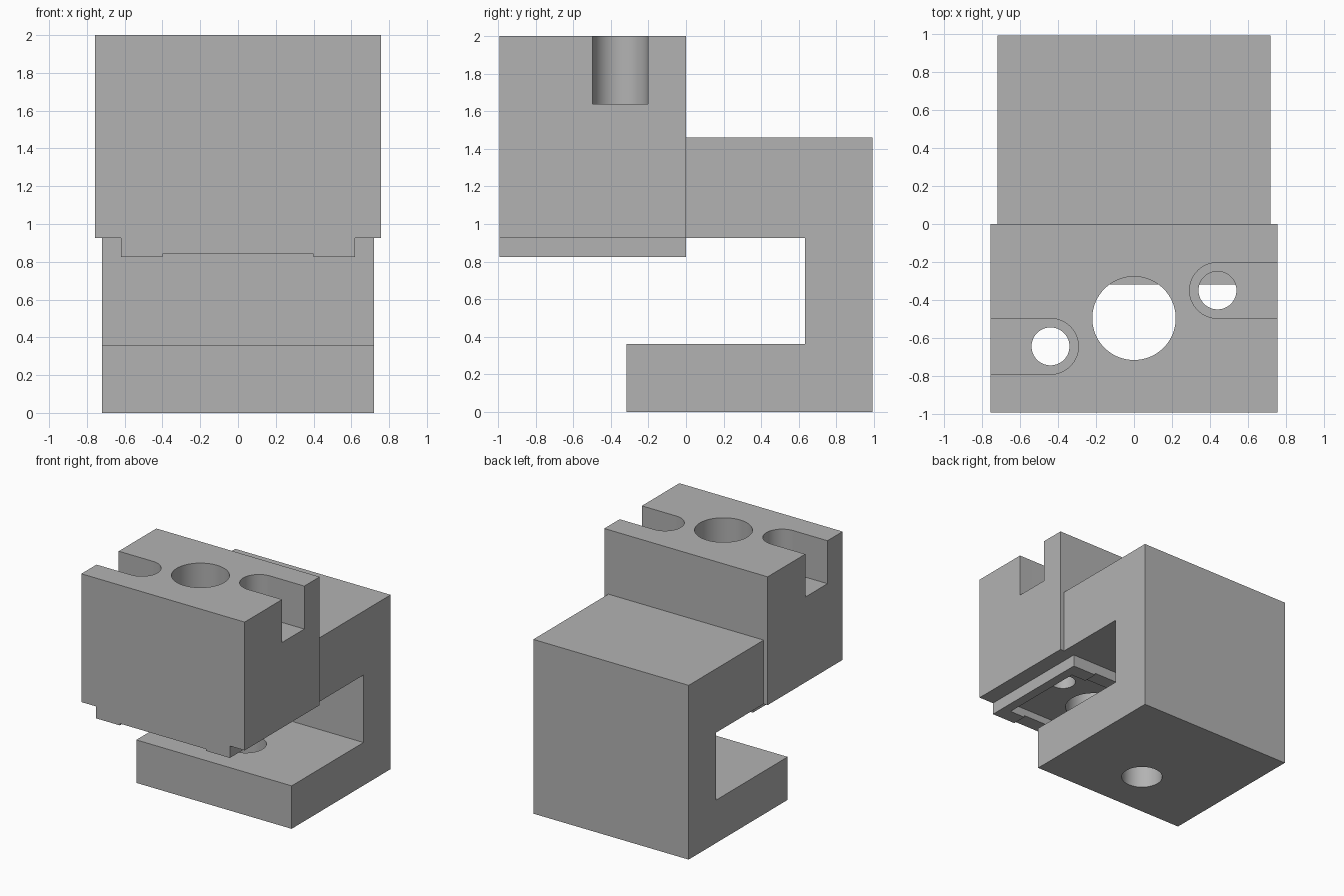
import bpy, bmesh, math

if "Cube" in bpy.data.objects:
    bpy.data.objects.remove(bpy.data.objects["Cube"])

grey = bpy.data.materials.new("plain grey")
grey.diffuse_color = (0.45, 0.45, 0.45, 1)
grey.use_nodes = True
grey.node_tree.nodes["Principled BSDF"].inputs["Base Color"].default_value = grey.diffuse_color


def extrude(name, pts, place, vec):
    """Solid prism: 2D outline placed in 3D, extruded along vec."""
    bm = bmesh.new()
    face = bm.faces.new([bm.verts.new(place(a, b)) for a, b in pts])
    new = bmesh.ops.extrude_face_region(bm, geom=[face])["geom"]
    bmesh.ops.translate(bm, vec=vec, verts=[v for v in new if isinstance(v, bmesh.types.BMVert)])
    bmesh.ops.recalc_face_normals(bm, faces=bm.faces)
    me = bpy.data.meshes.new(name)
    bm.to_mesh(me)
    bm.free()
    me.materials.append(grey)
    ob = bpy.data.objects.new(name, me)
    bpy.context.collection.objects.link(ob)
    return ob


def upright(name, pts, z0, z1):
    return extrude(name, pts, lambda x, y: (x, y, z0), (0, 0, z1 - z0))


def rect(x0, x1, y0, y1):
    return [(x0, y0), (x1, y0), (x1, y1), (x0, y1)]


def circle(x, y, r, n=64):
    return [(x + r * math.cos(2 * math.pi * i / n), y + r * math.sin(2 * math.pi * i / n)) for i in range(n)]


def slot(side, y, r=0.147, n=32):
    """Slot outline with a round inner end, open towards one side."""
    arc = [(side * (0.44 - r * math.sin(math.pi * i / n)), y + r * math.cos(math.pi * i / n)) for i in range(n + 1)]
    return [(side * 0.9, y + r)] + arc + [(side * 0.9, y - r)]


def cut(ob, *cutters):
    bpy.context.view_layer.objects.active = ob
    for c in cutters:
        m = ob.modifiers.new("cut", "BOOLEAN")
        m.operation, m.solver, m.object = "DIFFERENCE", "EXACT", c
        bpy.ops.object.modifier_apply(modifier=m.name)
        bpy.data.objects.remove(c)


def finish(ob):
    bpy.ops.object.select_all(action="DESELECT")
    ob.select_set(True)
    bpy.context.view_layer.objects.active = ob
    bpy.ops.object.shade_smooth_by_angle(angle=math.radians(30))


# Clamp head with stepped pad and shallow groove underneath
half = [(0.40, 0.84), (0.40, 0.825), (0.62, 0.825), (0.62, 0.925), (0.757, 0.925), (0.757, 2.0)]
profile = half + [(-x, z) for x, z in reversed(half)]
head = extrude("clamp_head", profile, lambda x, z: (x, -0.993, z), (0, 0.993, 0))
cut(head,
    upright("pad_pocket", rect(-0.54, 0.54, -0.87, -0.12), 0.7, 0.90),
    upright("centre_bore", circle(0, -0.497, 0.22), 0.5, 2.2),
    upright("right_slot", slot(1, -0.35), 1.64, 2.2),
    upright("left_slot", slot(-1, -0.645), 1.64, 2.2),
    upright("right_bolt_hole", circle(0.44, -0.35, 0.1), 0.5, 1.8),
    upright("left_bolt_hole", circle(-0.44, -0.645, 0.1), 0.5, 1.8))
finish(head)

# C-shaped bracket with a hole through its foot
outline = [(0, 1.46), (0, 0.925), (0.633, 0.925), (0.633, 0.36), (-0.318, 0.36),
           (-0.318, 0), (0.993, 0), (0.993, 1.46)]
bracket = extrude("c_bracket", outline, lambda y, z: (-0.72, y, z), (1.44, 0, 0))
cut(bracket, upright("foot_hole", circle(0, 0.098, 0.16), -0.2, 0.5))
finish(bracket)
